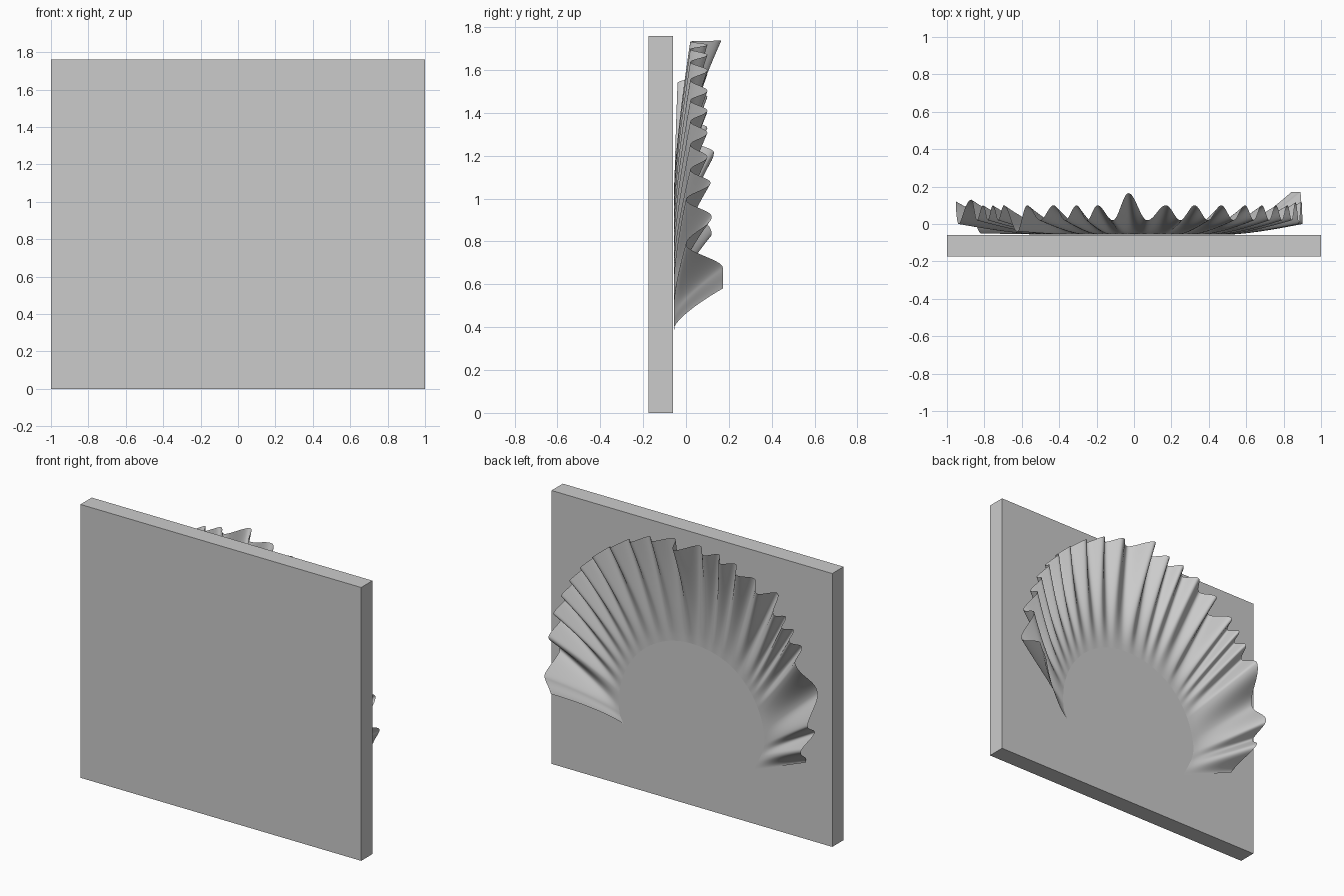
import bpy
import bmesh
import math

scene_cube = bpy.data.objects.get("Cube")
if scene_cube:
    bpy.data.objects.remove(scene_cube, do_unlink=True)

grey = bpy.data.materials.new("plain grey")
grey.use_nodes = True
colour = (0.6, 0.6, 0.6, 1)
grey.diffuse_color = colour
grey.node_tree.nodes["Principled BSDF"].inputs["Base Color"].default_value = colour


def add_object(name, bm):
    mesh = bpy.data.meshes.new(name)
    bm.to_mesh(mesh)
    bm.free()
    mesh.materials.append(grey)
    obj = bpy.data.objects.new(name, mesh)
    bpy.context.collection.objects.link(obj)
    return obj


def ease(knots, angle):
    """Cosine blend between (angle, value) knots."""
    for (a, u), (b, v) in zip(knots, knots[1:]):
        if angle <= b:
            k = (1 - math.cos(math.pi * (angle - a) / (b - a))) / 2
            return u + (v - u) * k
    return knots[-1][1]


# Backing panel
bm = bmesh.new()
bmesh.ops.create_cube(bm, size=1)
bmesh.ops.scale(bm, vec=(2, 0.115, 1.76), verts=bm.verts)
bmesh.ops.translate(bm, vec=(0, -0.1175, 0.88), verts=bm.verts)
add_object("backing_panel", bm)

# Rim of the fan: crest angles with heights, and a valley after each crest
PLAIN, LOW = 0.1, 0.02
START, END = -15.5, 202
crests = [(-9, 0.172), (6, 0.12), (16, 0.115)]
crests += [(a, PLAIN) for a in (24, 32, 40, 48, 58, 68, 78)]
crests += [(90.6, 0.165)]
crests += [(a, PLAIN) for a in (101, 108, 116, 126, 136, 141.5, 147)]
crests += [(155, 0.13), (179, 0.12), (190.5, PLAIN)]
odd_valleys = {-9: (-2, 0), 6: (11, 0), 126: (130, -0.04), 155: (169, 0)}

rim = [(START, 0.172)]
for i, (angle, height) in enumerate(crests):
    rim.append((angle, height))
    if i + 1 < len(crests):
        middle = (angle + crests[i + 1][0]) / 2
        rim.append(odd_valleys.get(angle, (middle, LOW)))
rim.append((END, -0.05))
radius = [(START, 0.895), (-8, 0.92), (90, 0.917), (130, 0.94),
          (175, 0.935), (END, 0.86)]

# Pleated fan: lofted from a flat inner arc out to the wavy rim
CENTRE = (-0.02, 0.82)
FOCUS = (0.03, 0.16)
INNER, FLAT = 0.56, -0.056
COLUMNS, ROWS = 440, 18
bm = bmesh.new()
grid = []
for i in range(COLUMNS + 1):
    angle = START + (END - START) * i / COLUMNS
    r = ease(radius, angle)
    height = ease(rim, angle)
    x = CENTRE[0] + r * math.cos(math.radians(angle))
    z = CENTRE[1] + r * math.sin(math.radians(angle))
    column = []
    for j in range(ROWS + 1):
        t = j / ROWS
        f = INNER + (1 - INNER) * t
        column.append(bm.verts.new((
            FOCUS[0] + (x - FOCUS[0]) * f,
            FLAT + (height - FLAT) * t ** 1.4,
            FOCUS[1] + (z - FOCUS[1]) * f)))
    grid.append(column)
for a, b in zip(grid, grid[1:]):
    for j in range(ROWS):
        face = bm.faces.new((a[j], b[j], b[j + 1], a[j + 1]))
        face.smooth = True
add_object("pleated_fan", bm)
